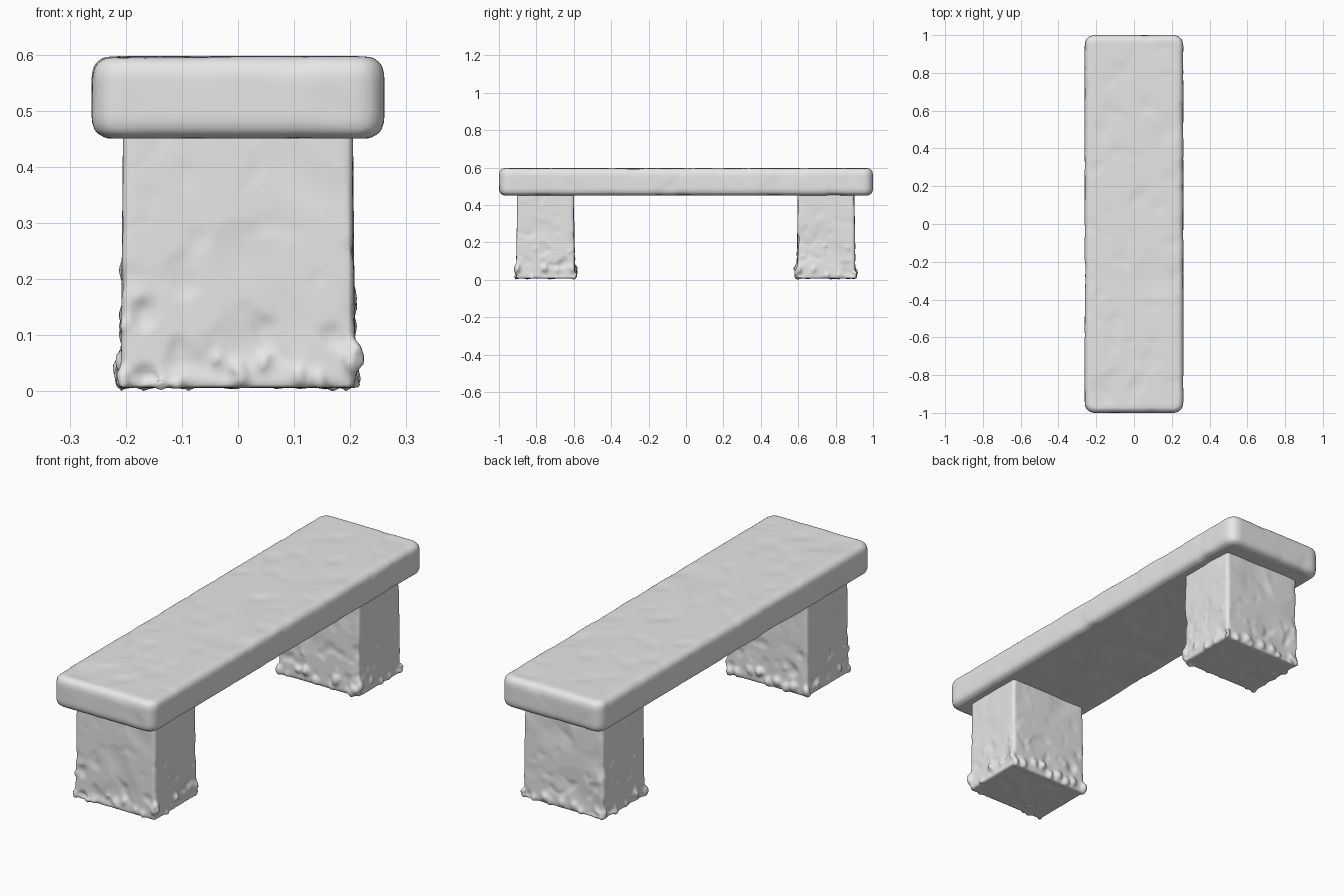
import bpy, bmesh, math, random
from mathutils import Matrix, Vector, noise

random.seed(7)
if "Cube" in bpy.data.objects:
    bpy.data.objects.remove(bpy.data.objects["Cube"], do_unlink=True)

stone = bpy.data.materials.new("grey stone")
stone.use_nodes = True
grey = (0.8, 0.8, 0.8, 1)
stone.diffuse_color = grey
stone.node_tree.nodes["Principled BSDF"].inputs["Base Color"].default_value = grey


def rounded_block(bm, size, centre, upright_radius, edge_radius):
    """Box with rounded upright corners and softened top and bottom rims."""
    bmesh.ops.create_cube(bm, size=1,
                          matrix=Matrix.Translation(centre) @ Matrix.Diagonal((*size, 1)))
    upright = [e for e in bm.edges
               if abs(e.verts[0].co.z - e.verts[1].co.z) > size[2] / 2]
    bmesh.ops.bevel(bm, geom=upright, offset=upright_radius, segments=6,
                    profile=0.5, affect='EDGES')
    rims = [e for e in bm.edges if abs(e.verts[0].co.z - e.verts[1].co.z) < 1e-4]
    bmesh.ops.bevel(bm, geom=rims, offset=edge_radius, segments=5,
                    profile=0.5, affect='EDGES')


def add_lump(bm, point, radius):
    """Small worn stone lump, slightly taller than wide."""
    shape = Matrix.Diagonal((random.uniform(0.8, 1.1), random.uniform(0.8, 1.1),
                             random.uniform(1.0, 1.6), 1))
    turn = Matrix.Rotation(random.uniform(-0.4, 0.4), 4, random.choice("XY"))
    bmesh.ops.create_icosphere(bm, subdivisions=2, radius=radius,
                               matrix=Matrix.Translation(point) @ turn @ shape)


def finish(bm, name, voxel, wear):
    """Fuse the shapes, weather the surface inward and shade it smooth."""
    mesh = bpy.data.meshes.new(name)
    bm.to_mesh(mesh)
    bm.free()
    obj = bpy.data.objects.new(name, mesh)
    bpy.context.collection.objects.link(obj)
    bpy.context.view_layer.objects.active = obj
    obj.select_set(True)
    fuse = obj.modifiers.new("fuse", 'REMESH')
    fuse.mode = 'VOXEL'
    fuse.voxel_size = voxel
    soften = obj.modifiers.new("soften", 'SMOOTH')
    soften.iterations = 2
    for modifier in ("fuse", "soften"):
        bpy.ops.object.modifier_apply(modifier=modifier)
    normals = [v.normal.copy() for v in obj.data.vertices]
    for v, n in zip(obj.data.vertices, normals):
        v.co -= n * wear(v.co)
    obj.data.materials.clear()
    obj.data.materials.append(stone)
    bpy.ops.object.shade_smooth()
    obj.select_set(False)


def dents(p, scale):
    return max(0, noise.noise(p * scale) - 0.15)


# Seat slab
bm = bmesh.new()
rounded_block(bm, (0.522, 2.0, 0.147), Vector((0, 0, 0.5235)), 0.05, 0.032)
finish(bm, "seat_slab", 0.011,
       lambda p: 0.006 * dents(p, 5) + 0.006 * dents(p + Vector((3, 1, 2)), 11))

# Two block legs with crumbled feet
half_x, half_y = 0.205, 0.152
for name, y in (("front_leg", -0.751), ("back_leg", 0.749)):
    bm = bmesh.new()
    rounded_block(bm, (2 * half_x, 2 * half_y, 0.464), Vector((0, y, 0.238)), 0.012, 0.008)
    for v in bm.verts:
        if v.co.z < 0.1:
            v.co.x *= 1.02
            v.co.y = y + (v.co.y - y) * 1.03
    for side in (-1, 1):
        for along in range(9):
            t = -1 + along / 4 + random.uniform(-0.08, 0.08)
            t = max(-1, min(1, t))
            r = random.uniform(0.013, 0.022)
            z = r * 1.4 + random.choice((0, 0, 0.01, 0.03))
            add_lump(bm, Vector((t * half_x, y + side * half_y, z)), r)
            if along % 2 == 0:
                r = random.uniform(0.013, 0.021)
                z = r * 1.4 + random.choice((0, 0.01, 0.03))
                add_lump(bm, Vector((side * half_x, y + t * half_y, z)), r)
        # A few smaller chips higher up
        for chip in range(3):
            z = random.uniform(0.08, 0.22)
            add_lump(bm, Vector((random.uniform(-1, 1) * half_x, y + side * half_y, z)), 0.01)
            add_lump(bm, Vector((side * half_x, y + random.uniform(-1, 1) * half_y, z)), 0.01)
    # Loose crumbs under the rim
    for crumb in range(5):
        angle = crumb * math.tau / 5 + 0.4
        add_lump(bm, Vector((math.cos(angle) * 0.17, y + math.sin(angle) * 0.12, 0.012)), 0.009)

    def leg_wear(p):
        low = max(0, 1 - p.z / 0.3)
        side_only = 1 if p.z > 0.02 else 0.2
        return side_only * (0.012 * dents(p, 7) + (0.004 + 0.018 * low) * dents(p, 18))

    finish(bm, name, 0.008, leg_wear)
